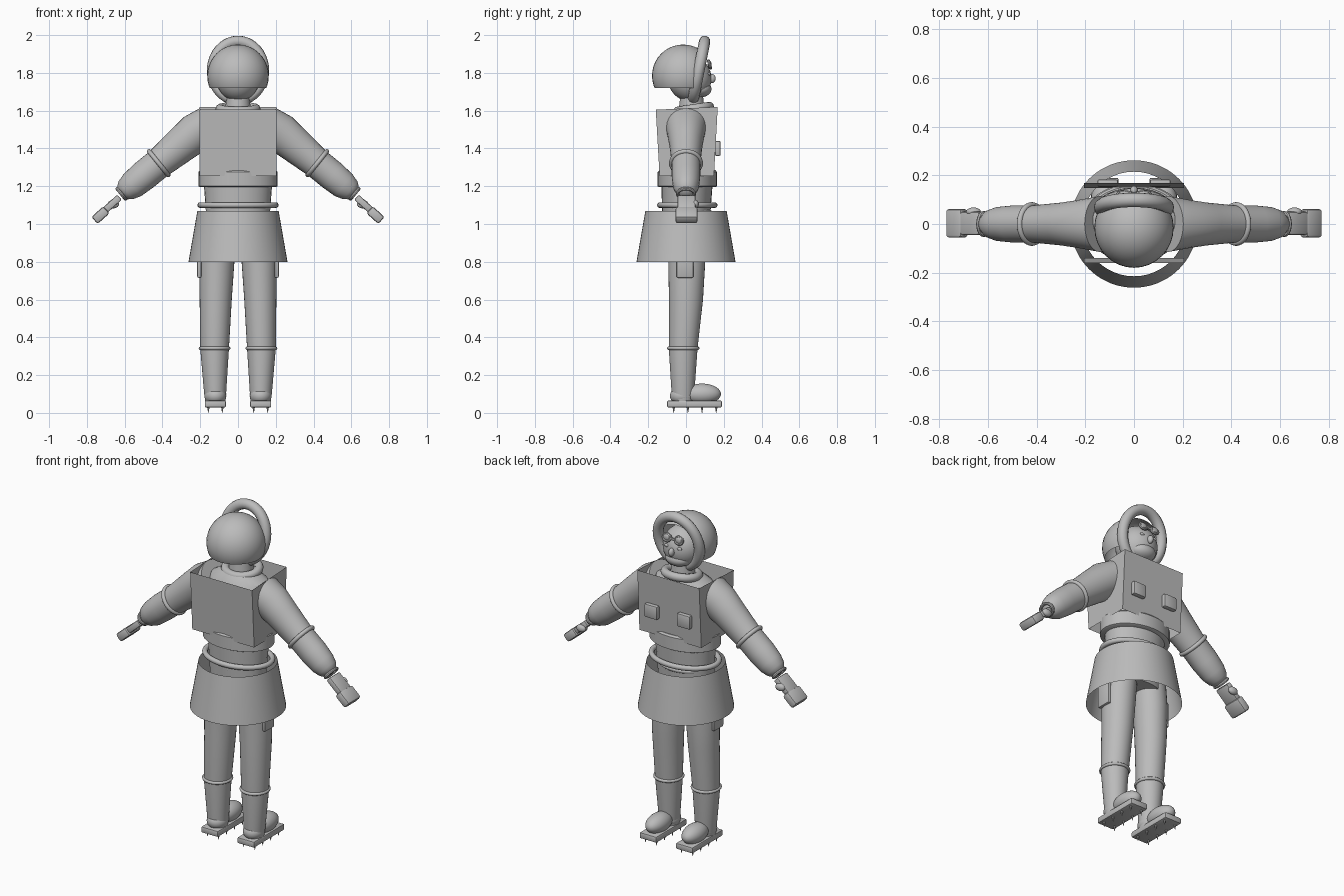
import bpy, bmesh, math
from mathutils import Vector, Matrix

if "Cube" in bpy.data.objects:
    bpy.data.objects.remove(bpy.data.objects["Cube"])

grey = bpy.data.materials.new("plain_grey")
grey.diffuse_color = (0.5, 0.5, 0.5, 1)
grey.use_nodes = True
grey.node_tree.nodes["Principled BSDF"].inputs["Base Color"].default_value = grey.diffuse_color


def finish(name, bm, smooth=True):
    bmesh.ops.recalc_face_normals(bm, faces=bm.faces)
    me = bpy.data.meshes.new(name)
    bm.to_mesh(me)
    bm.free()
    ob = bpy.data.objects.new(name, me)
    bpy.context.collection.objects.link(ob)
    me.materials.append(grey)
    if smooth:
        bpy.ops.object.select_all(action='DESELECT')
        ob.select_set(True)
        bpy.context.view_layer.objects.active = ob
        bpy.ops.object.shade_smooth_by_angle(angle=math.radians(35))
    return ob


def loft(name, rings, axis=(0, 0, 1), n=32, caps=True):
    """rings: (x, y, z, radius across, radius along y), each square to axis"""
    bm = bmesh.new()
    a = Vector(axis).normalized()
    v = Vector((0, 1, 0))
    u = v.cross(a).normalized()
    loops = []
    for x, y, z, ru, rv in rings:
        c = Vector((x, y, z))
        loops.append([bm.verts.new(c + u * ru * math.cos(t) + v * rv * math.sin(t))
                      for t in (2 * math.pi * i / n for i in range(n))])
    for p, q in zip(loops, loops[1:]):
        for i in range(n):
            j = (i + 1) % n
            bm.faces.new((p[i], p[j], q[j], q[i]))
    if caps:
        bm.faces.new(loops[0][::-1])
        bm.faces.new(loops[-1])
    return finish(name, bm)


def ring(name, c, ru, rv, tube, axis=(0, 0, 1), n=40, m=12):
    """elliptical torus; rv runs along the direction nearest y"""
    bm = bmesh.new()
    a = Vector(axis).normalized()
    u = Vector((0, 1, 0)).cross(a)
    u = u.normalized() if u.length > 0.3 else Vector((1, 0, 0))
    v = a.cross(u)
    g = []
    for i in range(n):
        t = 2 * math.pi * i / n
        d = u * math.cos(t) * ru + v * math.sin(t) * rv
        o = (u * math.cos(t) * rv + v * math.sin(t) * ru).normalized()
        g.append([bm.verts.new(Vector(c) + d + o * tube * math.cos(s) + a * tube * math.sin(s))
                  for s in (2 * math.pi * k / m for k in range(m))])
    for i in range(n):
        for k in range(m):
            i2, k2 = (i + 1) % n, (k + 1) % m
            bm.faces.new((g[i][k], g[i2][k], g[i2][k2], g[i][k2]))
    return finish(name, bm)


def ball(name, c, r, cuts=()):
    bm = bmesh.new()
    bmesh.ops.create_uvsphere(bm, u_segments=32, v_segments=20, radius=1,
                              matrix=Matrix.Translation(c) @ Matrix.Diagonal((*r, 1)))
    for co, no in cuts:
        bmesh.ops.bisect_plane(bm, geom=bm.verts[:] + bm.edges[:] + bm.faces[:],
                               plane_co=co, plane_no=no, clear_outer=True)
    return finish(name, bm)


def box(name, c, size, rot_y=0, bevel=0.008):
    bm = bmesh.new()
    bmesh.ops.create_cube(bm, size=1, matrix=Matrix.Diagonal((*size, 1)))
    if bevel:
        bmesh.ops.bevel(bm, geom=bm.edges[:], offset=bevel, segments=2,
                        affect='EDGES', profile=0.5)
    bmesh.ops.transform(bm, verts=bm.verts,
                        matrix=Matrix.Translation(c) @ Matrix.Rotation(rot_y, 4, 'Y'))
    return finish(name, bm)


# Head, open hood and fur-edged rim
tilt = Vector((0, 1, -0.2)).normalized()
ball("head", (0, 0.02, 1.77), (0.115, 0.115, 0.12))
ball("hood", (0, -0.015, 1.785), (0.163, 0.165, 0.165),
     [((0, 0, 1.72), (0, 0, -1)), ((0, 0.068, 1.815), tilt)])
ring("hood_rim", (0, 0.068, 1.812), 0.135, 0.158, 0.03, axis=tilt)
ball("nose", (0, 0.137, 1.77), (0.016, 0.02, 0.024))
ball("mouth_cover", (0, 0.075, 1.715), (0.075, 0.06, 0.045))
for s in (-1, 1):
    ball("eye", (s * 0.042, 0.122, 1.795), (0.015, 0.008, 0.009))
    ring("goggle_frame", (s * 0.04, 0.125, 1.845), 0.024, 0.02, 0.008, axis=(0, 1, 0.3), n=20, m=8)
    ball("goggle_lens", (s * 0.04, 0.125, 1.845), (0.024, 0.01, 0.02))
box("goggle_bridge", (0, 0.125, 1.845), (0.04, 0.012, 0.012), bevel=0.003)

# Neck and collar
loft("neck", [(0, 0.03, 1.54, 0.075, 0.075), (0, 0.03, 1.68, 0.06, 0.06)])
ring("collar", (0, 0.04, 1.61), 0.095, 0.085, 0.024, axis=(0, -0.15, 1))

# Torso
loft("torso", [(0, 0, 0.88, 0.17, 0.12), (0, 0, 1.0, 0.165, 0.125), (0, 0.005, 1.2, 0.18, 0.135),
               (0, 0.005, 1.38, 0.195, 0.145), (0, 0.01, 1.5, 0.195, 0.135),
               (0, 0.015, 1.57, 0.17, 0.115), (0, 0.02, 1.61, 0.10, 0.08)])
loft("jacket_hem", [(0, 0.007, 1.195, 0.2, 0.148), (0, 0.007, 1.2, 0.21, 0.157),
                    (0, 0.007, 1.275, 0.21, 0.157), (0, 0.007, 1.285, 0.2, 0.148)])

# Square-cut open vest
bm = bmesh.new()
rows = [[bm.verts.new((x, y + lean * (1 if y > 0 else -1), z + (0.015 if y > 0 and top else 0)))
         for x, y in ((-0.205, -0.14), (0.205, -0.14), (0.205, 0.148), (-0.205, 0.148))]
        for z, lean, top in ((1.255, 0, 0), (1.605, 0.02, 1))]
for i in range(4):
    j = (i + 1) % 4
    bm.faces.new((rows[0][i], rows[0][j], rows[1][j], rows[1][i]))
finish("vest", bm, False)

# Belts and flared skirt
ring("waist_belt", (0, 0.007, 1.1), 0.2, 0.145, 0.015)
ring("lower_belt", (0, 0.005, 1.065), 0.15, 0.12, 0.012)
loft("skirt", [(0, 0, 0.8, 0.262, 0.262), (0, 0, 1.07, 0.215, 0.215)], n=48, caps=False)

for s in (-1, 1):
    # Chest pouches
    box("chest_pouch", (s * 0.108, 0.168, 1.4), (0.085, 0.03, 0.08))

    # Sleeve, rounded at the wrist
    d = Vector((s * 0.78, 0, -0.63))
    path = [(0.14, 1.535, .10, .115), (0.22, 1.485, .105, .10), (0.3, 1.42, .095, .088),
            (0.42, 1.32, .08, .076), (0.5, 1.255, .08, .076), (0.56, 1.205, .074, .07),
            (0.595, 1.178, .06, .057), (0.615, 1.162, .04, .038), (0.622, 1.156, .012, .012)]
    loft("sleeve", [(s * x, 0.0, z, a, b) for x, z, a, b in path], axis=d)
    ring("sleeve_band", (s * 0.42, 0, 1.322), 0.08, 0.078, 0.012, axis=d)

    # Cuff and mitten
    ring("cuff", (s * 0.618, 0.0, 1.16), 0.035, 0.045, 0.009, axis=d, n=24, m=8)
    ang = s * math.radians(42)
    box("palm", (s * 0.668, 0.003, 1.105), (0.11, 0.095, 0.036), ang)
    box("fingers", (s * 0.728, 0.003, 1.047), (0.085, 0.118, 0.05), ang, 0.012)
    ball("thumb", (s * 0.66, 0.05, 1.105), (0.03, 0.018, 0.022))

    # Leg, knee band and thigh pouch
    loft("leg", [(s * 0.12, -0.018, 0.05, .052, .055), (s * 0.121, -0.016, 0.1, .058, .06),
                 (s * 0.124, -0.015, 0.34, .076, .076), (s * 0.118, 0.0, 0.6, .085, .09),
                 (s * 0.112, 0.004, 0.8, .093, .098), (s * 0.1, 0.004, 0.95, .09, .1)])
    ring("shin_band", (s * 0.124, -0.015, 0.342), 0.075, 0.077, 0.009)
    box("thigh_pouch", (s * 0.205, -0.005, 0.79), (0.022, 0.09, 0.15))

    # Boot with spiked sole
    ball("boot_toe", (s * 0.12, 0.085, 0.1), (0.058, 0.1, 0.055), [((0, 0, 0.06), (0, 0, -1))])
    ball("boot_heel", (s * 0.12, -0.02, 0.09), (0.058, 0.065, 0.05), [((0, 0, 0.06), (0, 0, -1))])
    box("sole", (s * 0.12, 0.045, 0.047), (0.112, 0.29, 0.036), bevel=0.007)
    for y in (-0.065, 0.01, 0.085, 0.16):
        for dx in (-0.037, 0.037):
            loft("sole_spike", [(s * 0.12 + dx, y, 0, .001, .001),
                                (s * 0.12 + dx, y, 0.032, .007, .007)], n=8)
